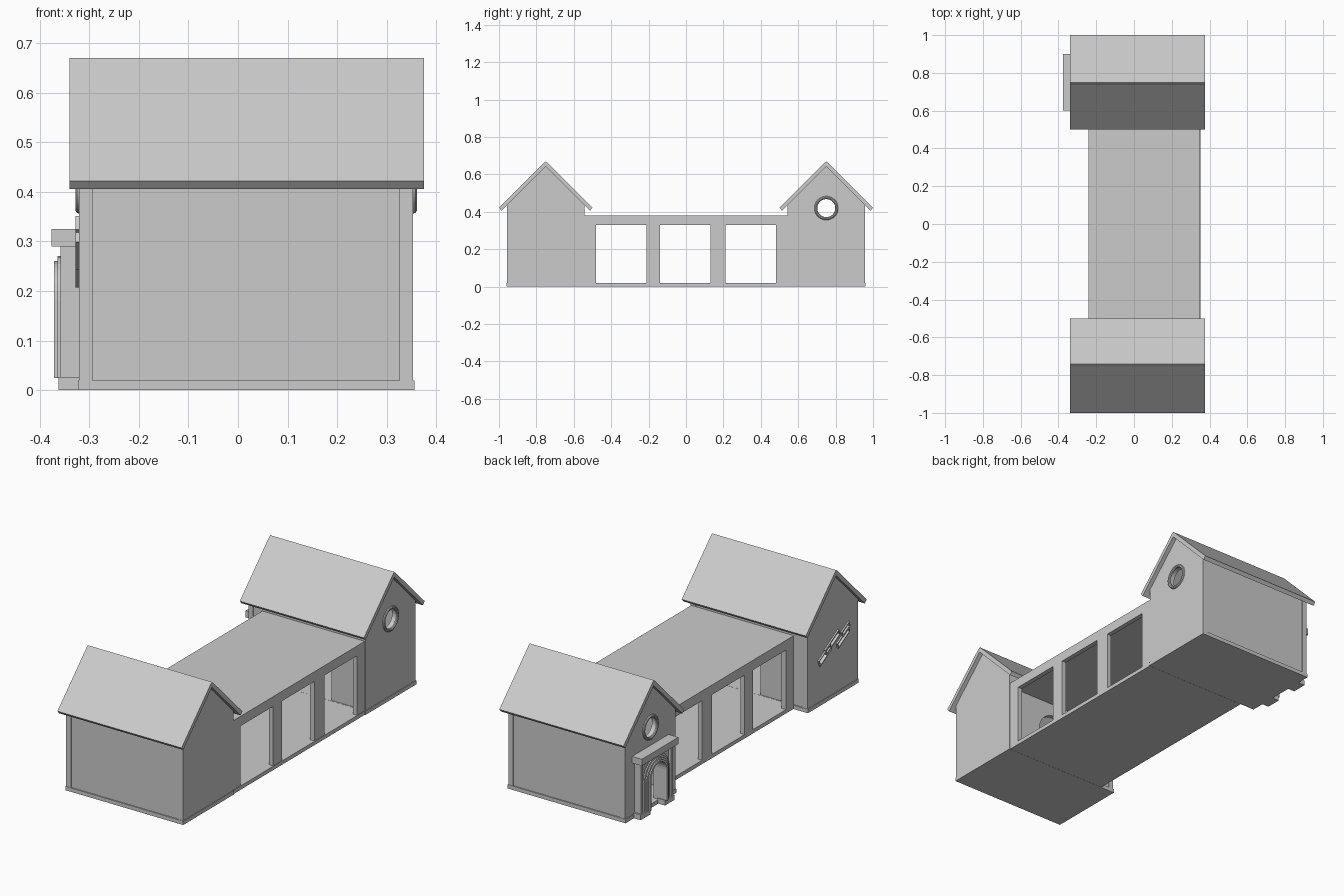
import bpy, bmesh, math
from mathutils import Vector

old = bpy.data.objects.get("Cube")
if old:
    bpy.data.objects.remove(old, do_unlink=True)

GREY = (0.6, 0.6, 0.6, 1)
stone = bpy.data.materials.new("pale_grey")
stone.use_nodes = True
stone.diffuse_color = GREY
stone.node_tree.nodes["Principled BSDF"].inputs["Base Color"].default_value = GREY

X0, X1 = -0.32, 0.353      # gable wall faces
WALL = 0.027               # wall thickness
FLOOR = 0.02
MID = 0.75                 # ridge distance from the centre
HALF = 0.207               # half depth of a block
HALL_X = 0.055             # middle of the gallery


def prism(name, pts, axis, a, b):
    """Extrude a flat outline along x (outline y,z) or y (outline x,z)."""
    bm = bmesh.new()
    put = (lambda p, d: (d, p[0], p[1])) if axis == "x" else (lambda p, d: (p[0], d, p[1]))
    near = [bm.verts.new(put(p, a)) for p in pts]
    far = [bm.verts.new(put(p, b)) for p in pts]
    bm.faces.new(near)
    bm.faces.new(far[::-1])
    n = len(pts)
    for i in range(n):
        j = (i + 1) % n
        bm.faces.new((near[j], near[i], far[i], far[j]))
    bmesh.ops.recalc_face_normals(bm, faces=bm.faces)
    mesh = bpy.data.meshes.new(name)
    bm.to_mesh(mesh)
    bm.free()
    mesh.materials.append(stone)
    ob = bpy.data.objects.new(name, mesh)
    bpy.context.collection.objects.link(ob)
    return ob


def box(name, x, y, z):
    return prism(name, [(x[0], z[0]), (x[1], z[0]), (x[1], z[1]), (x[0], z[1])], "y", *y)


def cut(ob, *cutters):
    """Subtract the cutters and delete them."""
    for c in cutters:
        mod = ob.modifiers.new("cut", "BOOLEAN")
        mod.operation, mod.solver, mod.object = "DIFFERENCE", "EXACT", c
    dg = bpy.context.evaluated_depsgraph_get()
    mesh = bpy.data.meshes.new_from_object(ob.evaluated_get(dg))
    ob.modifiers.clear()
    ob.data = mesh
    for c in cutters:
        bpy.data.objects.remove(c, do_unlink=True)


def arch(mid, half, top, bottom, steps=16):
    """Outline of a round-headed opening."""
    spring = top - half
    head = [(mid + half * math.cos(math.pi * i / steps), spring + half * math.sin(math.pi * i / steps))
            for i in range(steps + 1)]
    return [(mid + half, bottom)] + head + [(mid - half, bottom)]


def circle(mid, z, r, n=32):
    return [(mid + r * math.cos(2 * math.pi * i / n), z + r * math.sin(2 * math.pi * i / n)) for i in range(n)]


# Floors
box("gallery_floor", (-0.24, 0.352), (-0.54, 0.54), (0, FLOOR))

for side, label in ((-1, "front"), (1, "back")):
    c = side * MID
    box(label + "_plinth", (X0 - 0.003, X1 + 0.003), (c - HALF - 0.002, c + HALF + 0.002), (0, FLOOR))

    # Gable walls with pointed tops
    apex = 0.645
    gable = [(c - HALF, FLOOR), (c + HALF, FLOOR), (c + HALF, apex - HALF), (c, apex), (c - HALF, apex - HALF)]
    left = prism(label + "_left_gable", gable, "x", X1 - WALL, X1)
    right = prism(label + "_right_gable", gable, "x", X0, X0 + WALL)

    # Long walls, set back slightly between the gables
    for s in (-1, 1):
        y = sorted((c + s * (HALF - 0.004), c + s * (HALF - WALL)))
        wall = box(label + ("_outer_wall" if s == side else "_inner_wall"),
                   (X0 + WALL, X1 - WALL), y, (FLOOR, apex - HALF))
        if s != side:
            cut(wall, prism("door_cutter", arch(HALL_X, 0.1, 0.3, 0.0), "y", y[0] - 0.05, y[1] + 0.05))

    # Two sloping slabs meeting at the ridge
    for s in (-1, 1):
        slab = [(c + s * 0.25, 0.422), (c + s * 0.236, 0.406), (c - s * 0.004, 0.646), (c + s * 0.008, 0.664)]
        prism(label + ("_roof_back" if s > 0 else "_roof_front"), slab, "x", -0.34, 0.375)
    prism(label + "_ridge", [(c - 0.012, 0.658), (c, 0.645), (c + 0.012, 0.658), (c, 0.67)], "x", -0.34, 0.375)

    if side > 0:
        # Round windows and the doorway
        for wall in (left, right):
            x = X1 if wall is left else X0
            cut(wall, prism("window_cutter", circle(c, 0.42, 0.052), "x", x - 0.1, x + 0.1))
            bpy.ops.mesh.primitive_torus_add(major_radius=0.056, minor_radius=0.008, major_segments=40,
                                             minor_segments=10, location=(x, c, 0.42),
                                             rotation=(0, math.pi / 2, 0))
            rim = bpy.context.object
            rim.name = "window_rim"
            rim.data.materials.append(stone)
            bpy.ops.object.shade_smooth_by_angle()
        cut(right, prism("door_cutter", arch(c, 0.065, 0.25, 0.0), "x", X0 - 0.1, X0 + 0.1))
    else:
        # Slanted ornamental slots with thin raised surrounds
        def slot(y, z, w, h, grow=0):
            u, v = Vector((-0.87, 0.5)), Vector((0.35, 0.93))
            mid = Vector((y, z))
            return [tuple(mid + u * a * (w + grow) + v * b * (h + grow))
                    for a, b in ((-1, -1), (1, -1), (1, 1), (-1, 1))]
        slots = [(-0.68, 0.25, 0.05, 0.012), (-0.74, 0.295, 0.06, 0.01),
                 (-0.83, 0.285, 0.05, 0.01), (-0.85, 0.32, 0.03, 0.01)]
        for s in slots:
            plate = prism("ornament_plate", slot(*s, grow=0.005), "x", X0 - 0.008, X0)
            cut(plate, prism("slot_cutter", slot(*s), "x", X0 - 0.1, X0 + 0.1))
            cut(right, prism("slot_cutter", slot(*s), "x", X0 - 0.1, X0 + 0.1))

# Gallery side walls, each with three square openings
for label, xa, xb in (("left", 0.325, 0.35), ("right", -0.24, -0.215)):
    wall = box("gallery_" + label + "_wall", (xa, xb), (-0.543, 0.543), (FLOOR, 0.36))
    cut(wall, *[box("opening_cutter", (xa - 0.1, xb + 0.1), (m - 0.135, m + 0.135), (0, 0.33))
                for m in (-0.345, -0.005, 0.345)])
box("gallery_roof", (-0.24, 0.35), (-0.543, 0.543), (0.36, 0.381))

# Entrance: nested arch mouldings, each narrower one standing further out
for i in range(4):
    outer = arch(MID, 0.115 - 0.0125 * i, 0.29 - 0.01 * i, 0.025)
    inner = arch(MID, 0.1025 - 0.0125 * i, 0.28 - 0.01 * i, 0.025)
    prism("entrance_moulding", outer + inner[::-1], "x", -0.35 - 0.007 * i, X0)

# Entrance: spandrel panel, side piers, foot blocks and cornice
panel = box("entrance_panel", (-0.345, X0), (MID - 0.125, MID + 0.125), (0.025, 0.292))
cut(panel, prism("panel_cutter", arch(MID, 0.066, 0.25, 0.0), "x", -0.5, 0))
for s in (-1, 1):
    y = sorted((MID + s * 0.06, MID + s * 0.14))
    box("entrance_foot", (-0.362, X0), y, (0, 0.027))
    y = sorted((MID + s * 0.115, MID + s * 0.13))
    box("entrance_pier", (-0.358, X0), y, (0.027, 0.292))
box("entrance_cornice", (-0.376, X0), (MID - 0.15, MID + 0.15), (0.29, 0.325))
